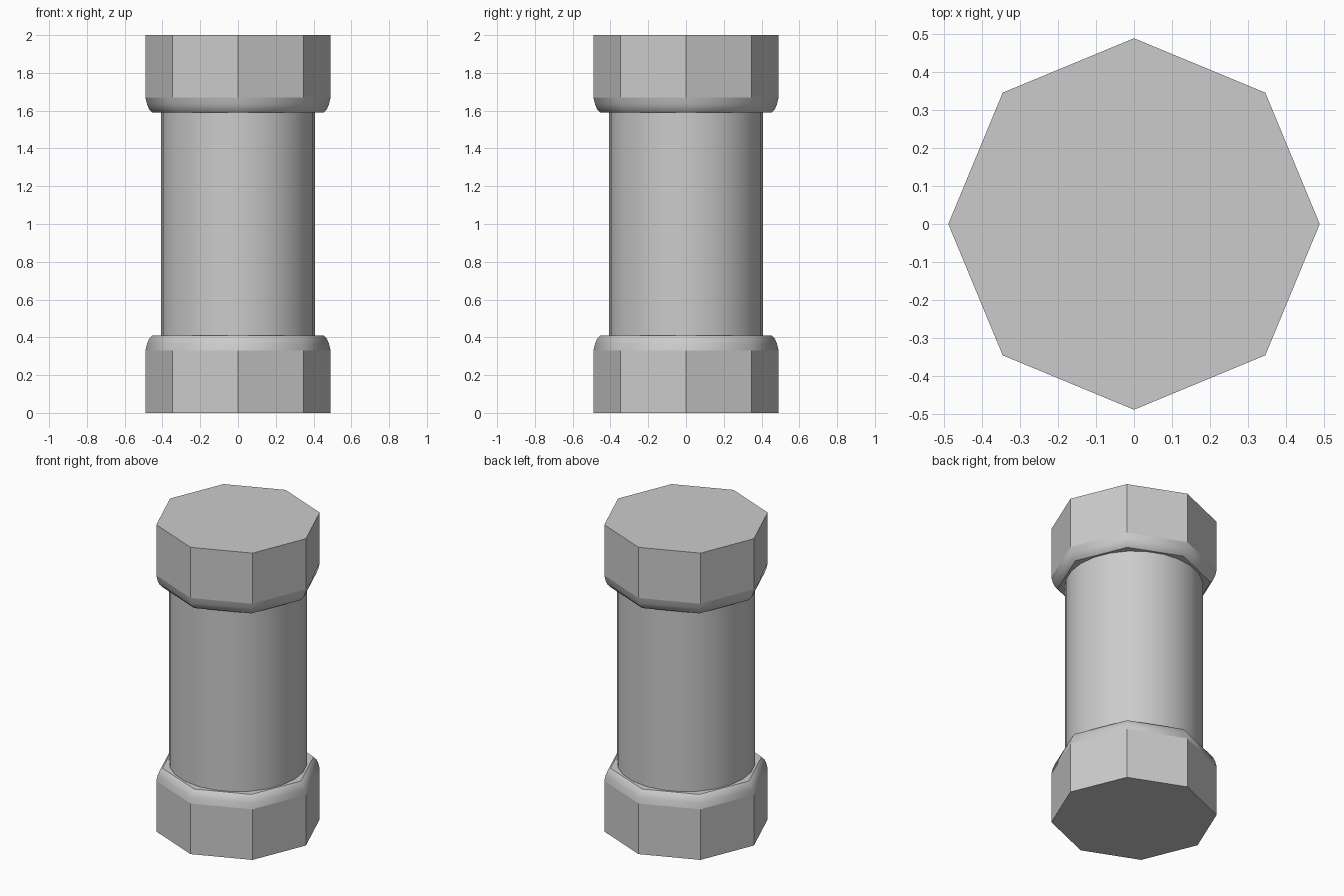
import bpy, bmesh, math

if "Cube" in bpy.data.objects:
    bpy.data.objects.remove(bpy.data.objects["Cube"])


def lathe(name, profile, sides, smooth_rows):
    """Stack rings of (radius, z), bridge them, and cap both ends."""
    bm = bmesh.new()
    rings = [[bm.verts.new((r * math.cos(2 * math.pi * i / sides),
                            r * math.sin(2 * math.pi * i / sides), z))
              for i in range(sides)] for r, z in profile]
    for row, (a, b) in enumerate(zip(rings, rings[1:])):
        for i in range(sides):
            j = (i + 1) % sides
            face = bm.faces.new((a[i], a[j], b[j], b[i]))
            face.smooth = row in smooth_rows
    bm.faces.new(rings[0])
    bm.faces.new(rings[-1])
    bmesh.ops.recalc_face_normals(bm, faces=bm.faces)
    # Flat faces keep crisp borders against the smooth ones
    for e in bm.edges:
        if not all(f.smooth for f in e.link_faces):
            e.smooth = False
    mesh = bpy.data.meshes.new(name)
    bm.to_mesh(mesh)
    bm.free()
    obj = bpy.data.objects.new(name, mesh)
    bpy.context.collection.objects.link(obj)
    return obj


# Octagonal end caps with a rounded inner shoulder
cap = [(0.49, 0.0), (0.49, 0.33), (0.482, 0.365), (0.471, 0.392), (0.453, 0.41)]
lathe("bottom_cap", cap, 8, {1, 2, 3})
lathe("top_cap", [(r, 2 - z) for r, z in cap], 8, {1, 2, 3})

# Round shaft
lathe("shaft", [(0.408, 0.40), (0.408, 1.60)], 24, {0})
